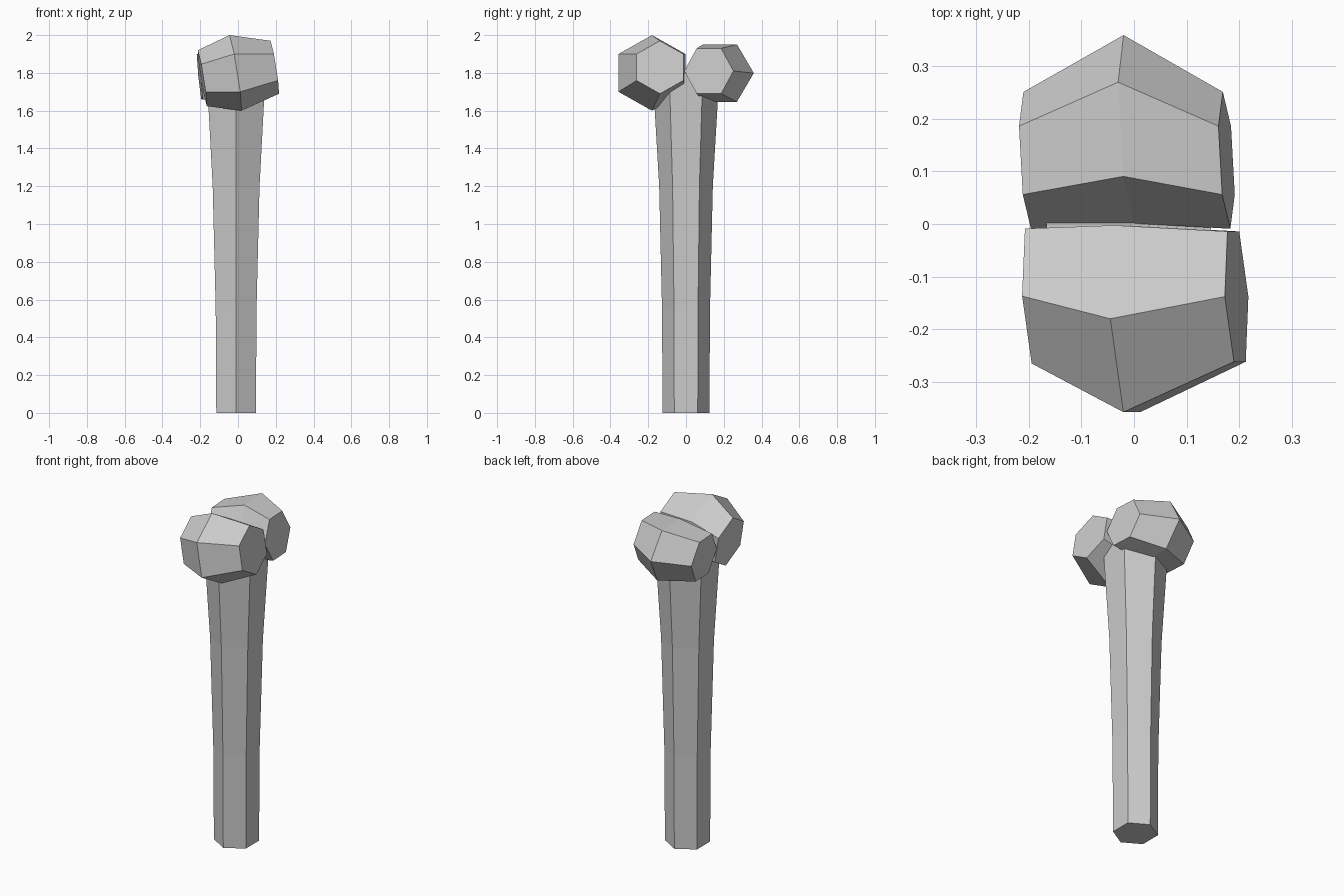
import bpy, math

if "Cube" in bpy.data.objects:
    bpy.data.objects.remove(bpy.data.objects["Cube"])


def loft(name, rings):
    """Skin a stack of equal-sized rings and cap both ends."""
    n = len(rings[0])
    verts = [v for ring in rings for v in ring]
    faces = [tuple(reversed(range(n))), tuple(range(len(verts) - n, len(verts)))]
    for k in range(len(rings) - 1):
        for i in range(n):
            j = (i + 1) % n
            faces.append((k * n + i, k * n + j, (k + 1) * n + j, (k + 1) * n + i))
    mesh = bpy.data.meshes.new(name)
    mesh.from_pydata(verts, [], faces)
    ob = bpy.data.objects.new(name, mesh)
    bpy.context.collection.objects.link(ob)
    return ob


def shaft_ring(z, rx, ry):
    return [(-0.01 + rx * math.cos(a), ry * math.sin(a), z)
            for a in (math.radians(30 + 60 * i) for i in range(6))]


def knob_ring(centre, ry, rz, phase, slope_y, slope_z):
    """Hexagon across x, leaning slightly in y and z."""
    cx, cy, cz = centre
    ring = []
    for i in range(6):
        a = math.radians(phase + 60 * i)
        dy, dz = ry * math.cos(a), rz * math.sin(a)
        ring.append((cx + slope_y * dy + slope_z * dz, cy + dy, cz + dz))
    return ring


# Six-sided shaft, flaring toward the top
k = 1 / math.cos(math.radians(30))
loft("bone_shaft", [shaft_ring(z, hx * k, hy) for z, hx, hy in
                    ((0, 0.105, 0.124), (0.55, 0.108, 0.127),
                     (1.2, 0.124, 0.142), (1.80, 0.156, 0.177))])

# Front knob: corner up
loft("front_knob", [knob_ring(c, ry, rz, 30, -0.05, -0.16) for c, ry, rz in
                    (((-0.189, -0.137, 1.772), 0.148, 0.148),
                     ((-0.013, -0.180, 1.800), 0.205, 0.200),
                     ((0.195, -0.138, 1.830), 0.143, 0.140))])

# Back knob: flat side up
loft("back_knob", [knob_ring(c, ry, rz, 0, -0.055, -0.10) for c, ry, rz in
                   (((-0.203, 0.121, 1.780), 0.130, 0.138),
                    ((-0.010, 0.180, 1.799), 0.179, 0.176),
                    ((0.176, 0.121, 1.810), 0.130, 0.138))])
